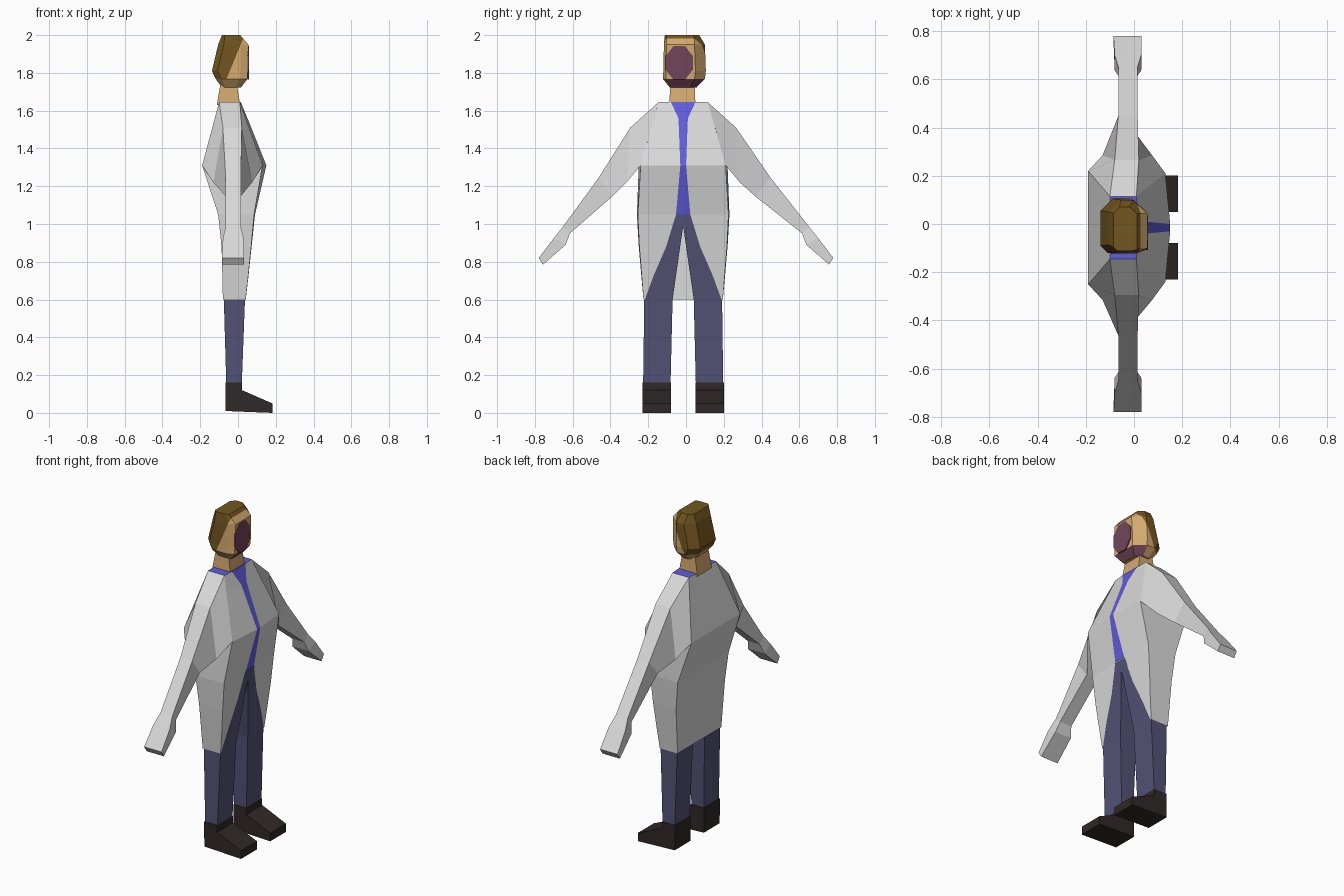
import bpy, bmesh, math
from mathutils import Vector

if "Cube" in bpy.data.objects:
    bpy.data.objects.remove(bpy.data.objects["Cube"])

COL = {"coat_grey": (.69, .69, .69), "shirt_blue": (.12, .11, .70), "trouser_navy": (.085, .085, .18),
       "shoe_brown": (.03, .021, .021), "skin_tan": (.66, .40, .16), "hair_brown": (.17, .092, .014),
       "face_mauve": (.17, .06, .10)}
MATS = {}
for n, c in COL.items():
    MATS[n] = bpy.data.materials.new(n)
    MATS[n].diffuse_color = (*c, 1)


def P(s, x, v, z):
    """Point at distance v sideways; the body sits slightly off centre."""
    return Vector((x, s * v - .015 * max(0, min(1, (.6 - v) / .3)), z))


def build(name, faces, mats, rule=None, cut=None):
    """faces: list of (points, material slot); optional plane cut and colour rule."""
    bm = bmesh.new()
    for pts, m in faces:
        bm.faces.new([bm.verts.new(p) for p in pts]).material_index = m
    bmesh.ops.remove_doubles(bm, verts=bm.verts[:], dist=.0005)
    bmesh.ops.recalc_face_normals(bm, faces=bm.faces[:])
    if cut:
        bmesh.ops.bisect_plane(bm, geom=bm.verts[:] + bm.edges[:] + bm.faces[:],
                               plane_co=cut[0], plane_no=cut[1])
    if rule:
        bm.normal_update()
        for f in bm.faces:
            f.material_index = rule(f)
    me = bpy.data.meshes.new(name)
    bm.to_mesh(me)
    bm.free()
    for m in mats:
        me.materials.append(MATS[m])
    ob = bpy.data.objects.new(name, me)
    bpy.context.collection.objects.link(ob)
    return ob


def tube(rings, m=0, start=True, end=True):
    """Faces joining rings of equal point count."""
    out = []
    n = len(rings[0])
    for a, b in zip(rings, rings[1:]):
        out += [((a[i], a[(i + 1) % n], b[(i + 1) % n], b[i]), m) for i in range(n)]
    if start:
        out.append((rings[0], m))
    if end:
        out.append((rings[-1], m))
    return out


# Coat rows: z, back x, back v, front corner x, front corner v, opening x, opening v
ROWS = [(1.645, -.10, .13, .01, .13, .015, .065),
        (1.56, -.123, .157, .04, .154, .05, .025),
        (1.31, -.19, .235, .13, .225, .15, .015),
        (1.05, -.105, .245, .085, .24, .09, .038),
        (.88, -.087, .235, .07, .232, .072, .09),
        (.73, -.083, .222, .055, .22, .056, .155),
        (.60, -.08, .21, .04, .21, .041, .203)]

# Sleeve and hand sections: (x back, x front, v, z) for the top edge, then the bottom edge
SLEEVE = [((-.08, .02, .28, 1.51), (-.13, .075, .30, 1.22)),
          ((-.065, .015, .455, 1.245), (-.065, .015, .376, 1.148)),
          ((-.065, .015, .652, .985), (-.065, .015, .615, .95)),
          ((-.08, .03, .70, .925), (-.08, .03, .637, .89)),
          ((-.085, .032, .78, .82), (-.085, .032, .757, .785))]

coat = []
for s in (1, -1):
    for i, (a, b) in enumerate(zip(ROWS, ROWS[1:])):
        def q(r):
            return (P(s, r[1], 0, r[0]), P(s, r[1], r[2], r[0]), P(s, r[3], r[4], r[0]), P(s, r[5], r[6], r[0]))
        A, B = q(a), q(b)
        coat.append(((A[0], A[1], B[1], B[0]), 0))          # back
        coat.append(((A[2], A[3], B[3], B[2]), 0))          # front panel
        if i >= 2:
            coat.append(((A[1], A[2], B[2], B[1]), 0))      # side below the arm
    # sleeve from the shoulder opening out to the hand
    t, c = ROWS[0], ROWS[2]
    rings = [[P(s, t[1], t[2], t[0]), P(s, t[3], t[4], t[0]), P(s, c[3], c[4], c[0]), P(s, c[1], c[2], c[0])]]
    for (xa, xb, v, z), (xc, xd, w, y) in SLEEVE:
        rings.append([P(s, xa, v, z), P(s, xb, v, z), P(s, xd, w, y), P(s, xc, w, y)])
    coat += tube(rings, 0, start=False)
# shirt strip in the coat opening
for a, b in zip(ROWS[:3], ROWS[1:4]):
    coat.append(((P(1, a[5], a[6], a[0]), P(-1, a[5], a[6], a[0]),
                  P(-1, b[5], b[6], b[0]), P(1, b[5], b[6], b[0])), 1))
# shirt collar closing the top
r = ROWS[0]
coat.append(([P(-1, r[1], r[2], r[0]), P(1, -.10, 0, r[0]), P(1, r[1], r[2], r[0]), P(1, r[3], r[4], r[0]),
              P(1, r[5], r[6], r[0]), P(-1, r[5], r[6], r[0]), P(-1, r[3], r[4], r[0])], 1))
build("coat_and_shirt", coat, ["coat_grey", "shirt_blue"])

# Legs and shoes
LEG = [(1.05, -.095, .083, 0, .233), (.99, -.086, .079, 0, .232),
       (.60, -.075, .037, .056, .206), (.15, -.062, .02, .067, .212)]
SHOE = [(-.065, .01), (.182, 0), (.182, .05), (.022, .12), (.022, .16), (-.066, .16)]
for s, side in ((1, "left"), (-1, "right")):
    rings = [[P(s, x0, v0, z), P(s, x1, v0, z), P(s, x1, v1, z), P(s, x0, v1, z)] for z, x0, x1, v0, v1 in LEG]
    build(side + "_trouser_leg", tube(rings), ["trouser_navy"])
    build(side + "_shoe", tube([[P(s, x, v, z) for x, z in SHOE] for v in (.064, .216)]), ["shoe_brown"])


# Head: uneven eight-sided rings, hair behind a slanted cut
def head_ring(z, x0, x1, y0, y1, k=1):
    return [Vector(p + (z,)) for p in
            ((x1, y0 + .015 * k), (x1, y1 - .055 * k), (x1 - .06 * k, y1), (x0 + .05 * k, y1),
             (x0, y1 - .05 * k), (x0, y0 + .03 * k), (x0 + .03 * k, y0), (x1 - .04 * k, y0))]


def head_colour(f):
    c = f.calc_center_median()
    if c.z < 1.765:
        return 2 if f.normal.x > .45 and f.normal.z > -.98 else 0
    return 1 if (c - CUT[0]).dot(CUT[1]) < 0 else 0


CUT = (Vector((.035, 0, 2.0)), Vector((.23, 0, -.095)))
head = [head_ring(1.722, -.085, .015, -.085, .055, .6), head_ring(1.768, -.118, .05, -.122, .10),
        head_ring(1.81, -.138, .052, -.12, .105), head_ring(1.95, -.105, .055, -.117, .10),
        head_ring(2.0, -.085, .012, -.112, .07, .5)]
build("head_and_hair", tube(head), ["skin_tan", "hair_brown", "face_mauve"], head_colour, CUT)

# Painted face plate
oval = [(-.036 + .078 * math.cos(a), 1.853 + .096 * math.sin(a))
        for a in [math.pi / 8 + i * math.pi / 4 for i in range(8)]]
build("face_plate", tube([[Vector((x, y, z)) for y, z in oval] for x in (.049, .057)]), ["face_mauve"])

# Neck
neck = [[Vector((x0, y0, z)), Vector((x1, y0, z)), Vector((x1, y1, z)), Vector((x0, y1, z))]
        for z, x0, x1, y0, y1 in ((1.63, -.112, .012, -.09, .05), (1.76, -.09, -.01, -.08, .045))]
build("neck", tube(neck), ["skin_tan"])

for m in bpy.data.materials:
    if m.users and not m.is_grease_pencil:
        m.use_nodes = True
        m.node_tree.nodes["Principled BSDF"].inputs["Base Color"].default_value = m.diffuse_color
